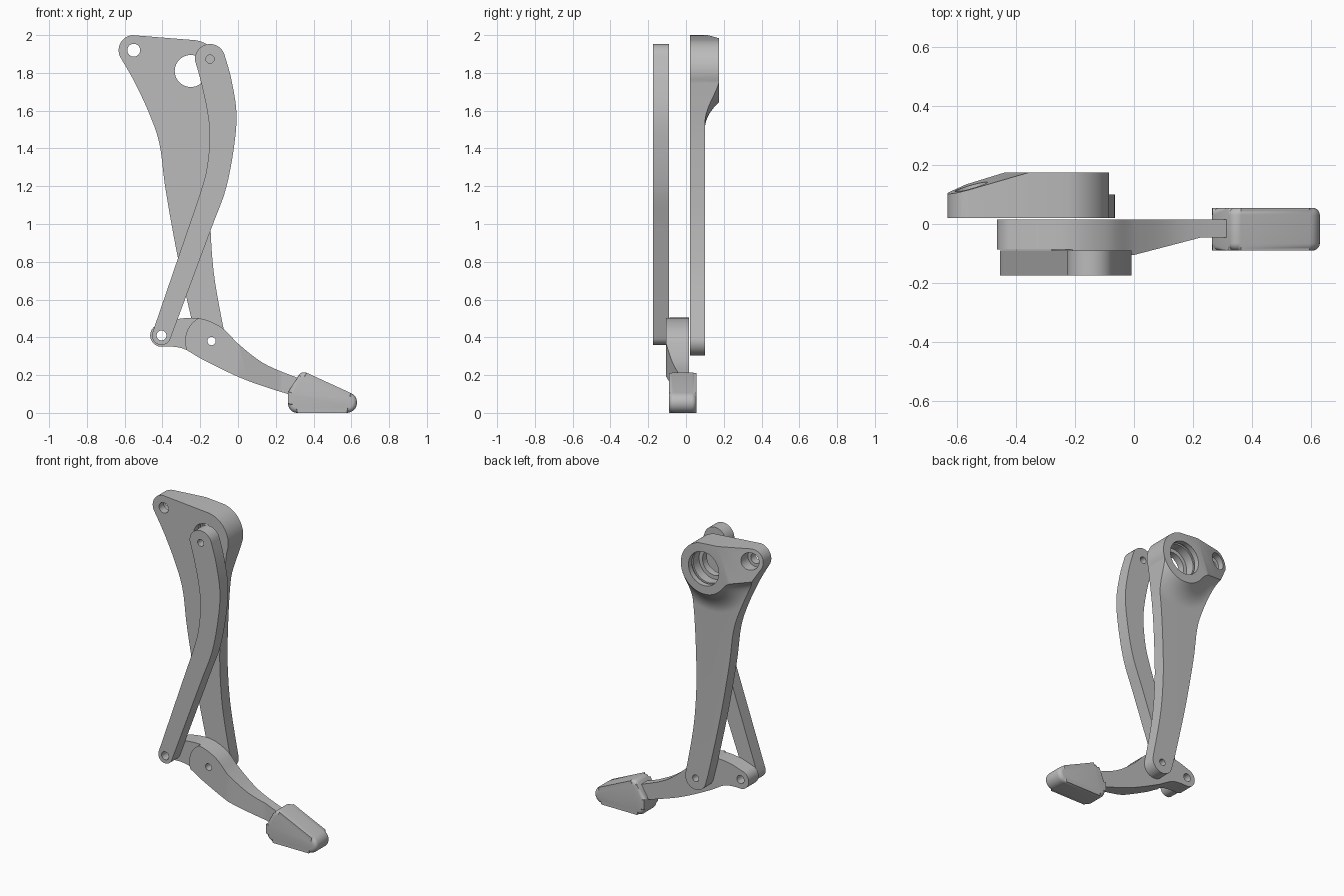
import bpy, bmesh, math
from mathutils import Vector

cube = bpy.data.objects.get("Cube")
if cube:
    bpy.data.objects.remove(cube, do_unlink=True)

grey = bpy.data.materials.new("plain grey")
grey.use_nodes = True
grey.diffuse_color = (0.5, 0.5, 0.5, 1)
grey.node_tree.nodes["Principled BSDF"].inputs["Base Color"].default_value = (0.5, 0.5, 0.5, 1)

# Pivot centres (x, z)
ARM = (-0.552, 1.92)
HUB = (-0.25, 1.81)
KNEE = (-0.14, 0.38)
HEEL = (-0.405, 0.41)
LINK_TOP = (-0.148, 1.873)


def arc(c, r, a0, a1, n=20):
    angles = [math.radians(a0 + (a1 - a0) * i / n) for i in range(n + 1)]
    return [(c[0] + r * math.cos(a), c[1] + r * math.sin(a)) for a in angles]


def outline(*parts):
    """Closed profile: tuples are arcs, lists are smooth curves joining their neighbours."""
    result = []
    for i, part in enumerate(parts):
        if isinstance(part, tuple):
            result += arc(*part)
            continue
        start, end = arc(*parts[i - 1])[-1], arc(*parts[(i + 1) % len(parts)])[0]
        p = [Vector(q) for q in [start, start] + part + [end, end]]
        for k in range(1, len(p) - 2):
            a, b, c, d = p[k - 1:k + 3]
            for j in range(8):
                t = j / 8
                q = 0.5 * (2 * b + (c - a) * t + (2 * a - 5 * b + 4 * c - d) * t ** 2
                           + (3 * b - a - 3 * c + d) * t ** 3)
                if (k, j) != (1, 0):
                    result.append(tuple(q))
    return result


def prism(points, y0, y1):
    return loft([(y0, points), (y1, points)])


def loft(layers):
    """Solid through matching outlines at increasing depth."""
    bm = bmesh.new()
    rings = [[bm.verts.new((x, y, z)) for x, z in pts] for y, pts in layers]
    n = len(rings[0])
    bm.faces.new(rings[0])
    bm.faces.new(rings[-1][::-1])
    for a, b in zip(rings, rings[1:]):
        for i in range(n):
            j = (i + 1) % n
            bm.faces.new((a[j], a[i], b[i], b[j]))
    return bm


def make(name, bm):
    bmesh.ops.recalc_face_normals(bm, faces=bm.faces)
    mesh = bpy.data.meshes.new(name)
    bm.to_mesh(mesh)
    bm.free()
    mesh.materials.append(grey)
    obj = bpy.data.objects.new(name, mesh)
    bpy.context.collection.objects.link(obj)
    return obj


def activate(obj):
    bpy.ops.object.select_all(action='DESELECT')
    obj.select_set(True)
    bpy.context.view_layer.objects.active = obj


def carve(obj, bm, operation='DIFFERENCE'):
    cutter = make("cutter", bm)
    cutter.hide_render = True
    mod = obj.modifiers.new("carve", 'BOOLEAN')
    mod.operation, mod.solver, mod.object = operation, 'EXACT', cutter
    activate(obj)
    bpy.ops.object.modifier_apply(modifier=mod.name)
    bpy.data.objects.remove(cutter, do_unlink=True)


def drill(obj, centre, r, y0=-0.5, y1=0.5):
    carve(obj, prism(arc(centre, r, 0, 351, 39), y0, y1))


def finish(obj, angle=30):
    activate(obj)
    bpy.ops.object.shade_smooth_by_angle(angle=math.radians(angle))


# Leg: long plate with a thick head
leg_profile = outline(
    (ARM, 0.08, 95, 215),
    [(-0.547, 1.75), (-0.468, 1.58), (-0.415, 1.42), (-0.383, 1.18), (-0.32, 0.83), (-0.245, 0.49)],
    (KNEE, 0.075, 190, 375),
    [(-0.124, 0.71), (-0.145, 0.97), (-0.143, 1.2), (-0.13, 1.45), (-0.108, 1.65)],
    (HUB, 0.165, -20, 80))
bm = prism(leg_profile, 0.02, 0.2)
# Sloped back of the arm
along = (Vector(ARM) - Vector(HUB)).normalized()
bmesh.ops.bisect_plane(bm, geom=bm.verts[:] + bm.edges[:] + bm.faces[:], clear_outer=True,
                       plane_co=(-0.44, 0.175, 1.75),
                       plane_no=(0.3 * along.x, 1, 0.3 * along.y))
bmesh.ops.holes_fill(bm, edges=[e for e in bm.edges if e.is_boundary], sides=0)
leg = make("leg", bm)


# Envelope that thins the plate and sweeps a fillet round the head
def head_outline(offset, n=96):
    points = []
    axis = math.atan2(along.y, along.x)
    for i in range(n):
        a = 2 * math.pi * i / n
        d = (a - axis + math.pi) % (2 * math.pi) - math.pi
        width = 0.4 if d > 0 else 1.0
        r = 0.165 + 0.3 * math.exp(-(d / width) ** 2) + offset
        points.append((HUB[0] + r * math.cos(a), HUB[1] + r * math.sin(a)))
    return points


layers = [(-0.1, head_outline(3)), (0.1, head_outline(3))]
for i in range(11):
    t = 1 - i / 10
    layers.append((0.1 + 0.075 * (1 - t) ** 2 + 0.0005 * t, head_outline(0.14 * t)))
carve(leg, loft(layers), 'INTERSECT')

# Bearing seat, bolt hole and knee hole
drill(leg, HUB, 0.085)
drill(leg, HUB, 0.11, 0.065)
drill(leg, HUB, 0.12, 0.125, 0.14)
drill(leg, ARM, 0.034)
drill(leg, ARM, 0.055, 0.07)
drill(leg, KNEE, 0.022)
finish(leg)

# Link: curved bar in front of the leg
link = make("link_bar", prism(outline(
    (LINK_TOP, 0.08, 15, 185),
    [(-0.193, 1.74), (-0.16, 1.58), (-0.15, 1.45), (-0.166, 1.29), (-0.203, 1.155), (-0.29, 0.9)],
    (HEEL, 0.05, 165, 340),
    [(-0.244, 0.7), (-0.14, 0.98), (-0.066, 1.18), (-0.024, 1.39), (-0.008, 1.58), (-0.034, 1.76)]),
    -0.175, -0.09))
drill(link, LINK_TOP, 0.022)
drill(link, HEEL, 0.026)
finish(link)

# Foot lever: front side tapers towards the pad
bm = prism(outline(
    (HEEL, 0.06, 100, 280),
    [(-0.34, 0.35), (-0.278, 0.335), (-0.177, 0.277), (0.008, 0.188), (0.167, 0.13)],
    ((0.34, 0.13), 0.05, 250, 430),
    [(0.31, 0.188), (0.14, 0.26), (0.008, 0.36), (-0.087, 0.452), (-0.2, 0.5), (-0.32, 0.497)]),
    -0.105, 0.015)
for x in (0, 0.23):
    bmesh.ops.bisect_plane(bm, geom=bm.verts[:] + bm.edges[:] + bm.faces[:],
                           plane_co=(x, 0, 0), plane_no=(1, 0, 0))
for v in bm.verts:
    if v.co.y < -0.05:
        v.co.y += 0.06 * min(max(v.co.x / 0.23, 0), 1)
lever = make("foot_lever", bm)
# Thinner heel, stepped back round the knee
carve(lever, prism(arc(KNEE, 0.14, 90, 270) + [(-0.6, 0.24), (-0.6, 0.52)], -0.3, -0.087))
drill(lever, KNEE, 0.022)
drill(lever, HEEL, 0.026)
finish(lever)

# Foot pad: rounded wedge
bm = prism(arc((0.315, 0.05), 0.05, 180, 270, 8) + arc((0.575, 0.055), 0.055, 270, 428, 14)
           + arc((0.35, 0.18), 0.035, 68, 155, 8) + arc((0.3, 0.1), 0.035, 155, 180, 4),
           -0.09, 0.055)
rims = [e for e in bm.edges if abs(e.verts[0].co.y - e.verts[1].co.y) < 0.001]
bmesh.ops.bevel(bm, geom=rims, offset=0.025, segments=5, profile=0.5, affect='EDGES',
                clamp_overlap=True)
finish(make("foot_pad", bm), 40)
